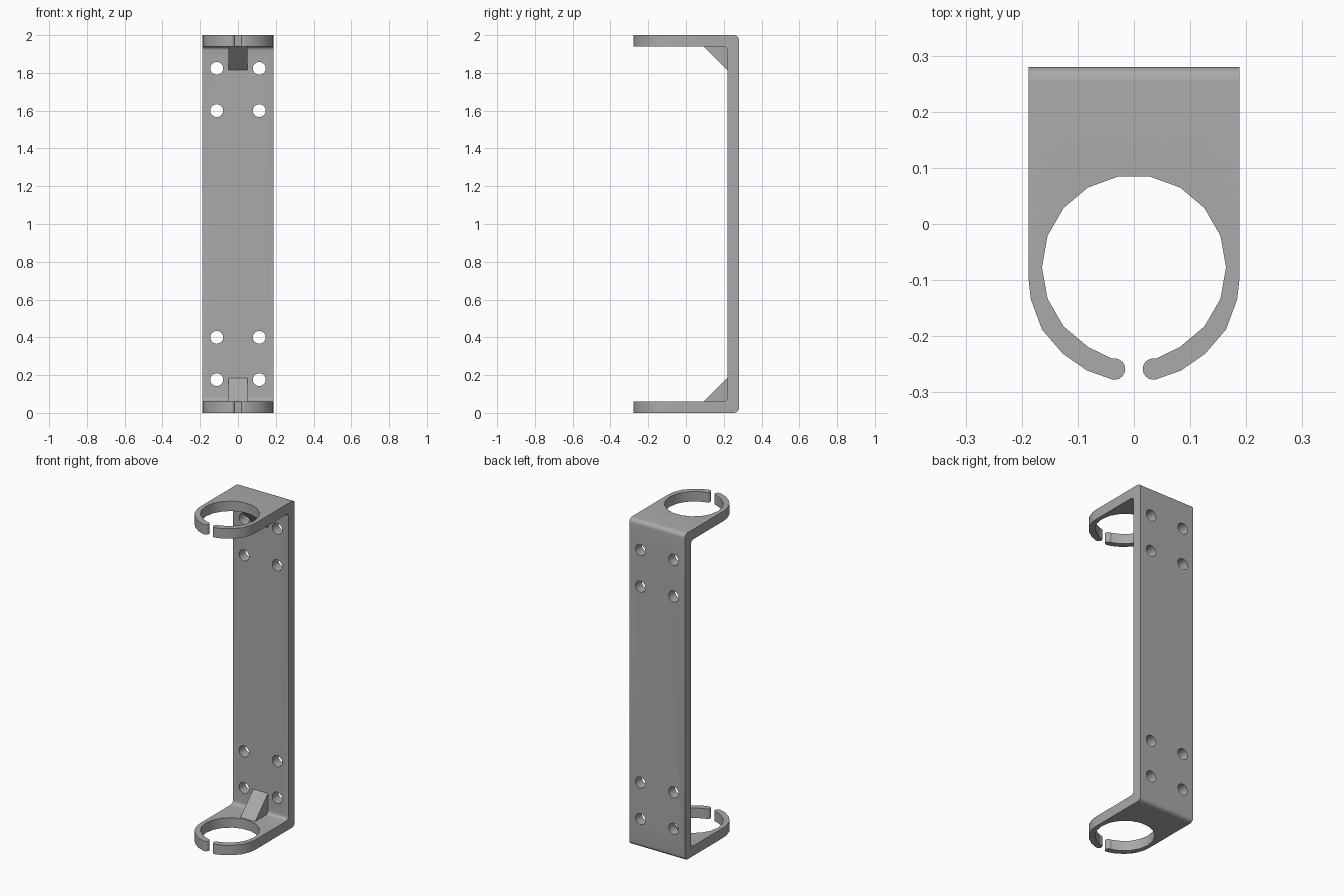
import bpy, bmesh
from math import cos, sin, radians, pi
from mathutils import Matrix, Vector

if "Cube" in bpy.data.objects:
    bpy.data.objects.remove(bpy.data.objects["Cube"])

HALF_W, DEPTH, HEIGHT = 0.188, 0.28, 2.0
WALL = 0.061
BORE_Y, BORE_R = -0.077, 0.164

grey = bpy.data.materials.new("plain grey")
grey.use_nodes = True
grey.diffuse_color = (0.4, 0.4, 0.4, 1)
grey.node_tree.nodes["Principled BSDF"].inputs["Base Color"].default_value = (0.4, 0.4, 0.4, 1)


def arc(cx, cy, r, start, end, steps):
    angles = [radians(start + (end - start) * i / steps) for i in range(steps + 1)]
    return [(cx + r * cos(a), cy + r * sin(a)) for a in angles]


def prism(name, outline, place, push):
    """Extrude a closed 2D outline, placed in space by a function."""
    bm = bmesh.new()
    face = bm.faces.new([bm.verts.new(place(u, v)) for u, v in outline])
    new = bmesh.ops.extrude_face_region(bm, geom=[face])["geom"]
    verts = [g for g in new if isinstance(g, bmesh.types.BMVert)]
    bmesh.ops.translate(bm, vec=Vector(push), verts=verts)
    bmesh.ops.recalc_face_normals(bm, faces=bm.faces)
    mesh = bpy.data.meshes.new(name)
    bm.to_mesh(mesh)
    bm.free()
    obj = bpy.data.objects.new(name, mesh)
    bpy.context.collection.objects.link(obj)
    mesh.materials.append(grey)
    return obj


def combine(obj, cutter, operation):
    mod = obj.modifiers.new(operation.lower(), "BOOLEAN")
    mod.operation, mod.object, mod.solver = operation, cutter, "EXACT"
    bpy.context.view_layer.objects.active = obj
    bpy.ops.object.modifier_apply(modifier=mod.name)
    bpy.data.objects.remove(cutter)


# Side profile: a C channel with rounded outer bends and small inner fillets
inner = DEPTH - WALL
R, F = 0.026, 0.02
lower = [(-0.4, WALL), (-0.4, 0)]
lower += arc(DEPTH - R, R, R, -90, 0, 6)
lower_in = arc(inner - F, WALL + F, F, 0, -90, 5)
flip = lambda pts: [(y, HEIGHT - z) for y, z in reversed(pts)]
profile = lower + flip(lower) + flip(lower_in) + lower_in
bracket = prism("bracket", profile, lambda y, z: (-0.3, y, z), (0.6, 0, 0))

# Plan outline: square back, split clip ring with round tips
half = [(HALF_W, DEPTH + 0.1), (HALF_W, -0.098), (0.184, -0.134), (0.164, -0.188),
        (0.127, -0.231), (0.084, -0.261)]
half += arc(0.0345, -0.2585, 0.019, -75, -285, 10)
half += arc(0, BORE_Y, BORE_R, -60, 80, 7)
plan = half + [(-x, y) for x, y in reversed(half)]
combine(bracket, prism("plan_cutter", plan, lambda x, y: (x, y, -0.1), (0, 0, HEIGHT + 0.2)),
        "INTERSECT")

# Screw holes through the back plate
for z in (0.176, 0.4, 1.6, 1.824):
    for x in (-0.1125, 0.1125):
        hole = prism("hole_cutter", arc(x, z, 0.034, 0, 345, 23),
                     lambda u, v: (u, 0.15, v), (0, 0.2, 0))
        combine(bracket, hole, "DIFFERENCE")

# Triangular gussets in the two inner corners
G = 0.125
tri = [(inner - G, WALL), (inner - G, WALL - 0.02), (inner + 0.02, WALL - 0.02),
       (inner + 0.02, WALL + G), (inner, WALL + G)]
for name, pts in (("lower_gusset", tri), ("upper_gusset", flip(tri))):
    combine(bracket, prism(name, pts, lambda y, z: (-0.05, y, z), (0.1, 0, 0)), "UNION")

# Smooth the bends and holes, keep the faceted ring and edges crisp
bpy.ops.object.select_all(action="DESELECT")
bracket.select_set(True)
bpy.context.view_layer.objects.active = bracket
bpy.ops.object.shade_smooth_by_angle(angle=radians(25))
